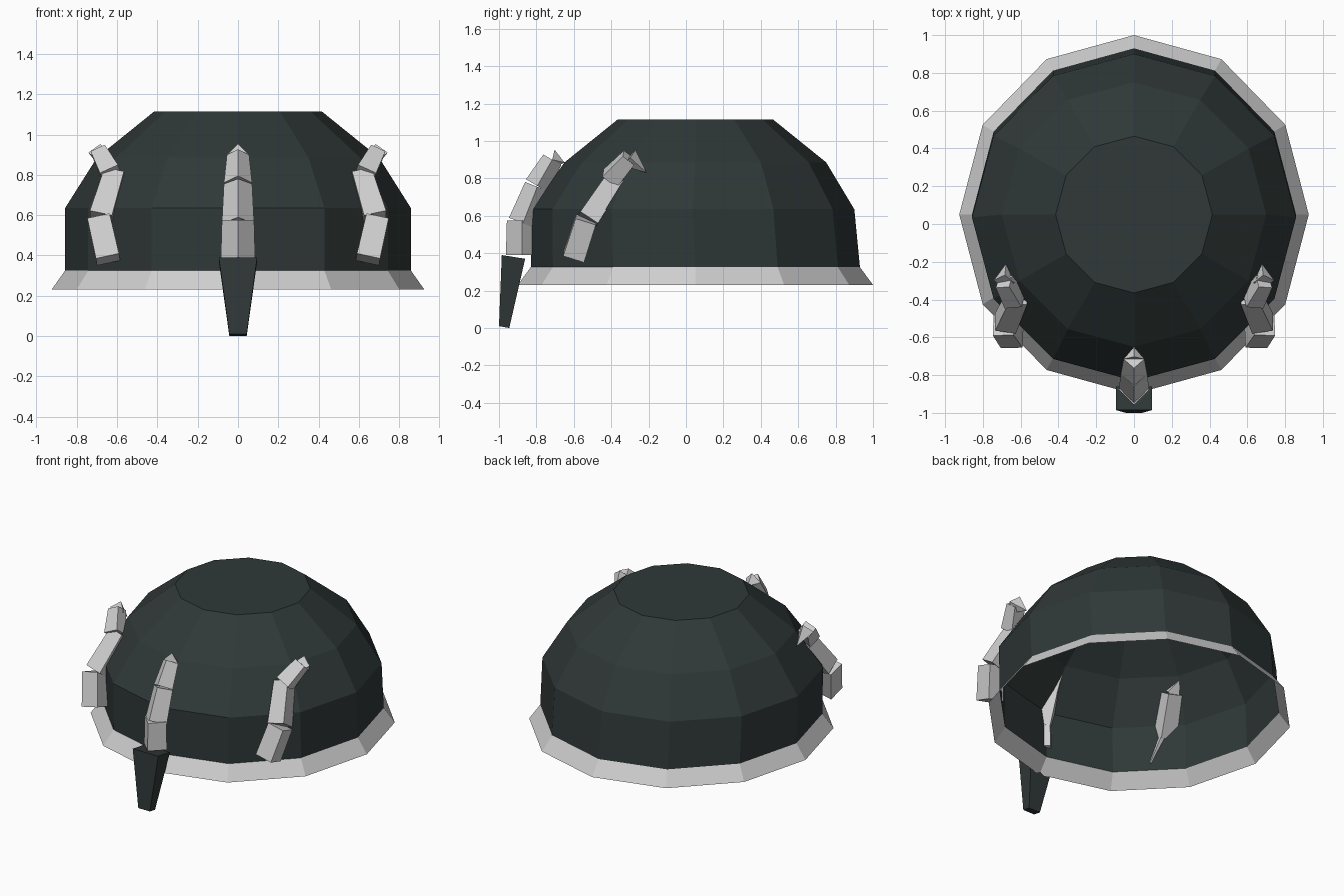
import bpy, bmesh, math
from mathutils import Vector

cube = bpy.data.objects.get("Cube")
if cube:
    bpy.data.objects.remove(cube, do_unlink=True)


def material(name, rgb):
    m = bpy.data.materials.new(name)
    m.use_nodes = True
    m.diffuse_color = (*rgb, 1)
    m.node_tree.nodes["Principled BSDF"].inputs["Base Color"].default_value = (*rgb, 1)
    return m


dark = material("dark slate", (0.029, 0.040, 0.039))
pale = material("pale grey", (0.62, 0.62, 0.62))


def finish(name, bm, mat, recalc=True):
    if recalc:
        bmesh.ops.recalc_face_normals(bm, faces=bm.faces[:])
    mesh = bpy.data.meshes.new(name)
    bm.to_mesh(mesh)
    bm.free()
    mesh.materials.append(mat)
    obj = bpy.data.objects.new(name, mesh)
    bpy.context.collection.objects.link(obj)
    return obj


def bridge(bm, a, b):
    n = len(a)
    for i in range(n):
        bm.faces.new((a[i], a[(i + 1) % n], b[(i + 1) % n], b[i]))


def shell(name, rings, mat, cap):
    """Open twelve-sided shell; each ring is (z, x radius, y radius, y centre)."""
    bm = bmesh.new()
    loops = []
    for z, rx, ry, cy in rings:
        angles = [math.tau * i / 12 for i in range(12)]
        loops.append([bm.verts.new((rx * math.cos(a), cy + ry * math.sin(a), z)) for a in angles])
    for low, high in zip(loops, loops[1:]):
        bridge(bm, low, high)
    if cap:
        bm.faces.new(loops[-1])
    return finish(name, bm, mat, recalc=False)


# Bowl and flared rim
shell("helmet_bowl", [(0.325, 0.858, 0.88, 0.05), (0.635, 0.858, 0.865, 0.035),
                      (0.885, 0.70, 0.70, 0.05), (1.115, 0.415, 0.415, 0.05)], dark, True)
shell("helmet_rim", [(0.23, 0.925, 0.95, 0.05), (0.325, 0.858, 0.88, 0.05)], pale, False)


# Nose guard: tapered block
bm = bmesh.new()
top = [(-0.095, -0.985, 0.39), (0.095, -0.985, 0.39), (0.095, -0.86, 0.37), (-0.095, -0.86, 0.37)]
bottom = [(-0.043, -1.0, 0.01), (0.043, -1.0, 0.01), (0.043, -0.945, 0), (-0.043, -0.945, 0)]
upper = [bm.verts.new(p) for p in top]
lower = [bm.verts.new(p) for p in bottom]
bridge(bm, lower, upper)
bm.faces.new(upper)
bm.faces.new(lower)
finish("nose_guard", bm, dark)


def square(bm, centre, axis, ridge, r):
    """Square cross-section with one corner toward the ridge direction."""
    u = (ridge - axis * ridge.dot(axis)).normalized()
    v = axis.cross(u)
    return [bm.verts.new(centre + d * r) for d in (u, v, -u, -v)]


def spike(name, segments, apex, ridge):
    """Chain of square blocks (start, end, start radius, end radius) with a pointed tip."""
    bm = bmesh.new()
    ridge = Vector(ridge)
    for start, end, r0, r1 in segments:
        a, b = Vector(start), Vector(end)
        axis = (b - a).normalized()
        low = square(bm, a, axis, ridge, r0)
        high = square(bm, b, axis, ridge, r1)
        bridge(bm, low, high)
        bm.faces.new(low)
        bm.faces.new(high)
    # Pointed tip bending down to the bowl
    axis = (Vector(apex) - b).normalized()
    base = square(bm, b, axis, Vector((0, 0, 1)), r1)
    point = bm.verts.new(apex)
    for i in range(4):
        bm.faces.new((base[i], base[(i + 1) % 4], point))
    bm.faces.new(base)
    finish(name, bm, pale)


# Front spike
spike("front_spike", [((0, -0.878, 0.39), (0, -0.878, 0.575), 0.085, 0.08),
                      ((0, -0.872, 0.56), (0, -0.795, 0.755), 0.08, 0.07),
                      ((0, -0.795, 0.76), (0, -0.715, 0.90), 0.07, 0.055)],
      (0, -0.65, 0.885), (0, -1, 0))

# Mirrored side spikes
for side, label in ((1, "left"), (-1, "right")):
    spike(label + "_spike",
          [((side * 0.645, -0.60, 0.38), (side * 0.69, -0.535, 0.58), 0.083, 0.08),
           ((side * 0.68, -0.525, 0.58), (side * 0.614, -0.38, 0.80), 0.08, 0.07),
           ((side * 0.63, -0.405, 0.80), (side * 0.688, -0.305, 0.91), 0.07, 0.055)],
          (side * 0.677, -0.21, 0.83), (side, -1, 0))
